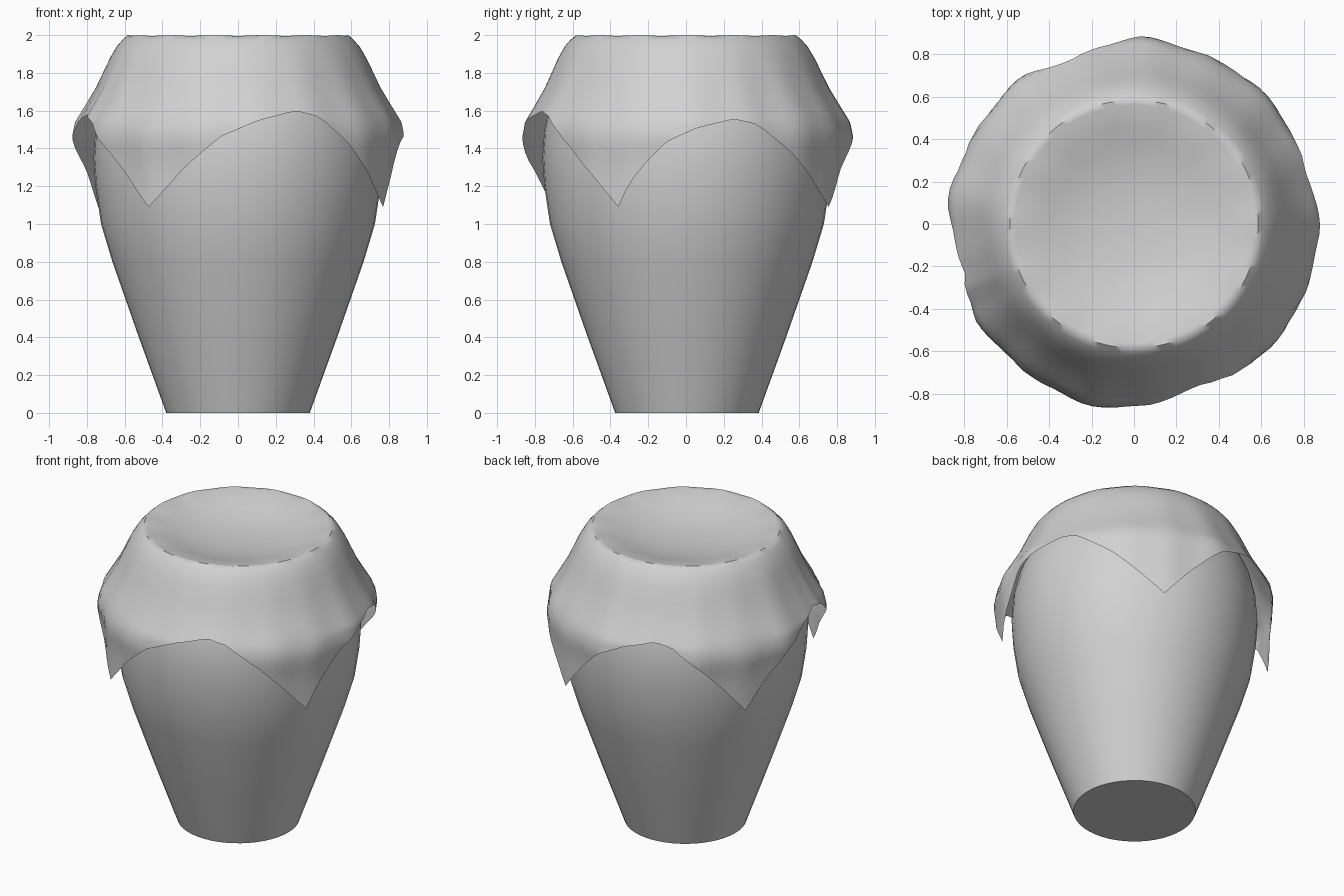
import bpy, bmesh, math

cube = bpy.data.objects.get("Cube")
if cube:
    bpy.data.objects.remove(cube, do_unlink=True)

grey = bpy.data.materials.new("plain grey")
grey.use_nodes = True
grey.diffuse_color = (0.64, 0.64, 0.64, 1)
grey.node_tree.nodes["Principled BSDF"].inputs["Base Color"].default_value = (0.64, 0.64, 0.64, 1)


def lerp_table(table, x):
    """Piecewise linear lookup in a list of (x, value) pairs sorted by x."""
    if x <= table[0][0]:
        return table[0][1]
    for (x0, v0), (x1, v1) in zip(table, table[1:]):
        if x <= x1:
            return v0 + (v1 - v0) * (x - x0) / (x1 - x0)
    return table[-1][1]


def skin(name, rings, cap_end=False):
    """Join equal-length closed rings of points, first ring capped, into a smooth surface."""
    bm = bmesh.new()
    loops = [[bm.verts.new(p) for p in ring] for ring in rings]
    n = len(loops[0])
    for a, b in zip(loops, loops[1:]):
        for i in range(n):
            j = (i + 1) % n
            bm.faces.new((a[i], a[j], b[j], b[i]))
    bm.faces.new(loops[0][::-1])
    if cap_end:
        bm.faces.new(loops[-1])
    mesh = bpy.data.meshes.new(name)
    bm.to_mesh(mesh)
    bm.free()
    mesh.materials.append(grey)
    ob = bpy.data.objects.new(name, mesh)
    bpy.context.collection.objects.link(ob)
    bpy.ops.object.select_all(action="DESELECT")
    ob.select_set(True)
    bpy.context.view_layer.objects.active = ob
    bpy.ops.object.shade_smooth_by_angle(angle=math.radians(50))


def circle(r, z, n=48):
    return [(r * math.cos(math.tau * i / n), r * math.sin(math.tau * i / n) + 0.005, z)
            for i in range(n)]


# Jar: tapered body, rounded shoulder, open mouth and hollow inside
jar_profile = [(0.38, 0), (0.525, 0.4), (0.665, 0.8), (0.725, 1.0), (0.755, 1.2),
               (0.765, 1.35), (0.755, 1.5), (0.72, 1.65), (0.65, 1.8), (0.58, 1.92),
               (0.55, 1.94), (0.52, 1.92), (0.6, 1.7), (0.68, 1.3), (0.6, 0.8), (0.34, 0.06)]
skin("jar", [circle(r, z) for r, z in jar_profile], cap_end=True)

# Cloth cover: a square sheet whose four corners hang down.
# Each side: start angle, end angle, skew of its arch, height of its arch
sides = [(-25, 63, 0.82, 0.95), (63, 151, 1, 1), (151, 236, 0.95, 1), (236, 335, 1.04, 1.04)]
hem = [(0, 1.09), (0.13, 1.28), (0.27, 1.45), (0.4, 1.53), (0.55, 1.58),
       (0.64, 1.55), (0.78, 1.4), (0.89, 1.25), (1, 1.09)]
drape = [(1.09, 0.845), (1.3, 0.85), (1.38, 0.858), (1.46, 0.868), (1.54, 0.852), (1.62, 0.805),
         (1.72, 0.748), (1.8, 0.712), (1.88, 0.676), (1.94, 0.642), (1.975, 0.612)]
sag = [(0.04, 1.9), (0.16, 1.905), (0.28, 1.922), (0.38, 1.948), (0.46, 1.973),
       (0.52, 1.989), (0.56, 1.996)]

columns = []
per_side = 28
for start, end, skew, arch in sides:
    for k in range(per_side):
        t = k / per_side
        height = 1.09 + (lerp_table(hem, t ** skew) - 1.09) * arch
        columns.append((math.radians(start + (end - start) * t), height, t))


def cloth_point(angle, t, r, z):
    # Soft folds grow from the rim towards the hem
    loose = min(1, max(0, (1.98 - z) / 0.45))
    r += loose * (0.004 * math.sin(9 * angle) + 0.005 * math.sin(17 * angle + 1))
    r += loose * 0.01 * math.exp(-((t - 0.25) / 0.12) ** 2)
    r += loose * 0.02 * math.exp(-((angle - math.radians(201)) / 0.05) ** 2)
    return r * math.cos(angle), r * math.sin(angle), z


# Sagging top and rounded rim
rings = [[cloth_point(a, t, r, z - 0.004 * math.sin(7 * a) ** 2 * (r > 0.5)) for a, h, t in columns]
         for r, z in sag + [(0.585, 2.0)]]

# Shoulder of the cloth
rings += [[cloth_point(a, t, r, z) for a, h, t in columns]
          for z, r in reversed(drape) if z > 1.64]

# Skirt of the cloth, ending at the scalloped hem
rows = 8
for i in range(rows + 1):
    ring = []
    for a, h, t in columns:
        z = 1.64 + (h - 1.64) * i / rows
        ring.append(cloth_point(a, t, lerp_table(drape, z), z))
    rings.append(ring)

# Rings run from the top down, so flip the cloth to face outwards
skin("cloth_cover", rings)
bpy.data.objects["cloth_cover"].data.flip_normals()
